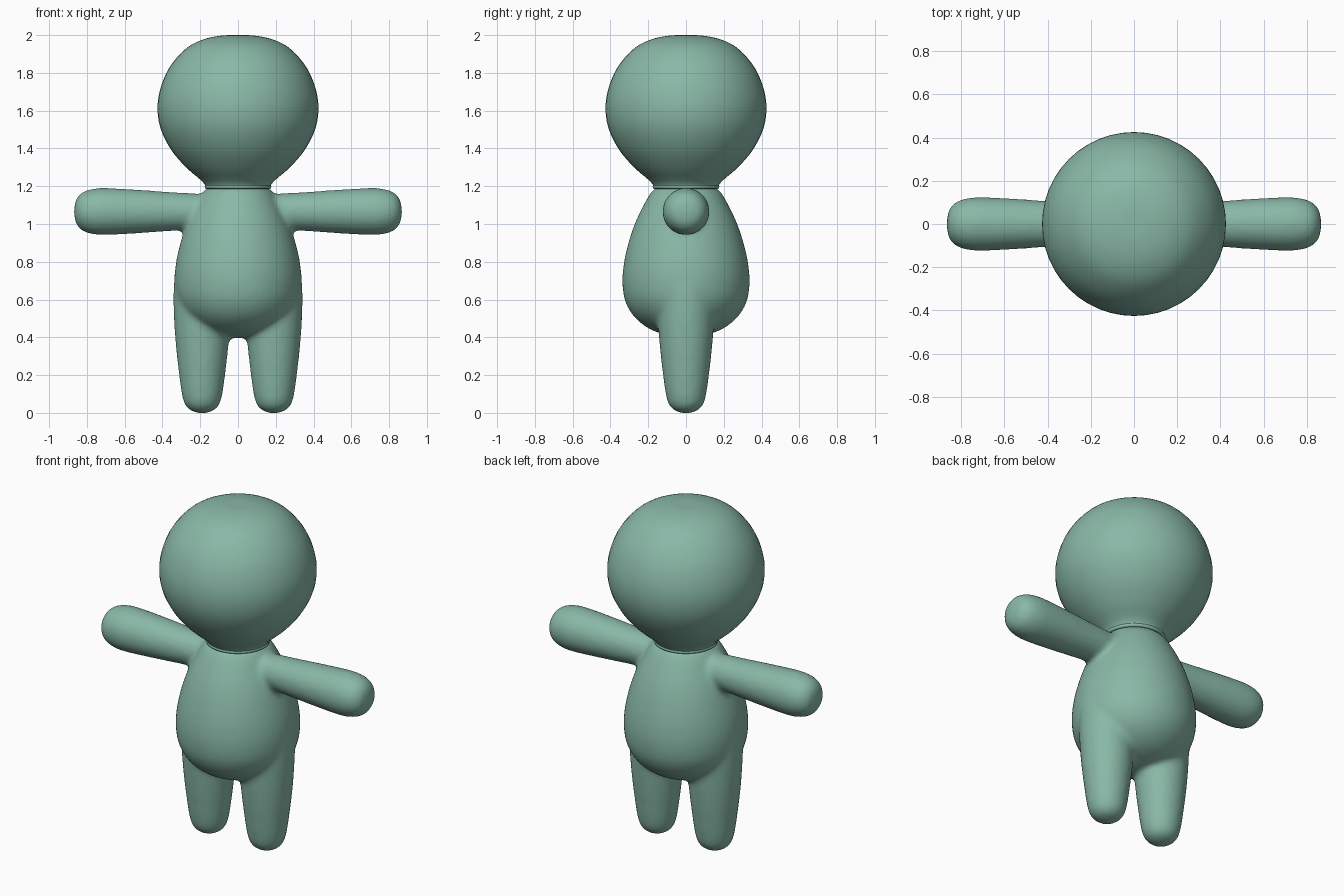
import bpy, bmesh, math
from mathutils import Matrix, Vector

if "Cube" in bpy.data.objects:
    bpy.data.objects.remove(bpy.data.objects["Cube"])

skin = bpy.data.materials.new("sage_green")
skin.diffuse_color = (0.25, 0.48, 0.385, 1)
skin.use_nodes = True
skin.node_tree.nodes["Principled BSDF"].inputs["Base Color"].default_value = skin.diffuse_color


def smooth_profile(points, steps=5):
    """Catmull-Rom curve through (radius, height) points."""
    pts = [Vector(p) for p in points]
    pts = [2 * pts[0] - pts[1]] + pts + [2 * pts[-1] - pts[-2]]
    out = []
    for a, b, c, d in zip(pts, pts[1:], pts[2:], pts[3:]):
        for i in range(steps):
            t = i / steps
            out.append(0.5 * (2 * b + (c - a) * t + (2 * a - 5 * b + 4 * c - d) * t * t
                              + (3 * b - a - 3 * c + d) * t ** 3))
    return out + [pts[-2]]


def add_lathe(bm, points, matrix=Matrix(), sides=48):
    """Closed turned shape around local z; the first and last points lie on the axis."""
    prof = smooth_profile(points)
    rings = []
    for r, z in prof[1:-1]:
        rings.append([bm.verts.new(matrix @ Vector((max(r, 0.002) * math.cos(a),
                                                    max(r, 0.002) * math.sin(a), z)))
                      for a in (2 * math.pi * i / sides for i in range(sides))])
    ends = [bm.verts.new(matrix @ Vector((0, 0, p[1]))) for p in (prof[0], prof[-1])]
    faces = []
    for i in range(sides):
        j = (i + 1) % sides
        for low, high in zip(rings, rings[1:]):
            faces.append(bm.faces.new((low[i], low[j], high[j], high[i])))
        faces.append(bm.faces.new((ends[0], rings[0][j], rings[0][i])))
        faces.append(bm.faces.new((ends[1], rings[-1][i], rings[-1][j])))
    bmesh.ops.recalc_face_normals(bm, faces=faces)


def finish(bm, name):
    mesh = bpy.data.meshes.new(name)
    bm.to_mesh(mesh)
    bm.free()
    mesh.materials.append(skin)
    mesh.shade_smooth()
    obj = bpy.data.objects.new(name, mesh)
    bpy.context.collection.objects.link(obj)
    return obj


# Head: round, slightly flattened crown, tapering into the neck
bm = bmesh.new()
add_lathe(bm, [(0, 1.17), (0.12, 1.172), (0.168, 1.19), (0.176, 1.208), (0.20, 1.235),
               (0.275, 1.30), (0.352, 1.39), (0.408, 1.50), (0.426, 1.61), (0.41, 1.72),
               (0.362, 1.83), (0.28, 1.925), (0.19, 1.975), (0.09, 1.997), (0, 2.0)])
finish(bm, "head")

# Neck rim: thin crease between head and body
bpy.ops.mesh.primitive_torus_add(location=(0, 0, 1.197), major_radius=0.166, minor_radius=0.011,
                                 major_segments=48, minor_segments=8)
rim = bpy.context.object
rim.name = "neck_rim"
rim.data.materials.append(skin)
rim.data.shade_smooth()

# Body: pear-shaped torso with arms and legs blended into it
bm = bmesh.new()
add_lathe(bm, [(0, 0.395), (0.10, 0.41), (0.20, 0.448), (0.28, 0.515), (0.325, 0.60),
               (0.337, 0.70), (0.328, 0.80), (0.305, 0.90), (0.272, 1.0), (0.225, 1.10),
               (0.175, 1.18), (0.12, 1.205), (0, 1.21)])
for side in (-1, 1):
    # Arm: sausage reaching straight out, thicker at the rounded hand
    turn = Matrix.Translation((0, 0, 1.066)) @ Matrix.Rotation(side * math.pi / 2, 4, 'Y')
    add_lathe(bm, [(0, 0.08), (0.08, 0.10), (0.094, 0.2), (0.103, 0.35), (0.115, 0.52),
                   (0.124, 0.68), (0.122, 0.76), (0.102, 0.825), (0.06, 0.86), (0, 0.869)], turn)
    # Leg: tapers down to a rounded foot and runs up into the hip
    place = Matrix.Translation((side * 0.19, 0, 0))
    add_lathe(bm, [(0, -0.003), (0.05, 0.006), (0.09, 0.04), (0.108, 0.10), (0.122, 0.20),
                   (0.136, 0.32), (0.146, 0.44), (0.152, 0.58), (0.148, 0.70), (0.12, 0.82),
                   (0.06, 0.90), (0, 0.92)], place)
body = finish(bm, "body")
blend = body.modifiers.new("blend", 'REMESH')
blend.mode = 'VOXEL'
blend.voxel_size = 0.014
blend.use_smooth_shade = True
soften = body.modifiers.new("soften", 'SMOOTH')
soften.factor = 0.5
soften.iterations = 14
